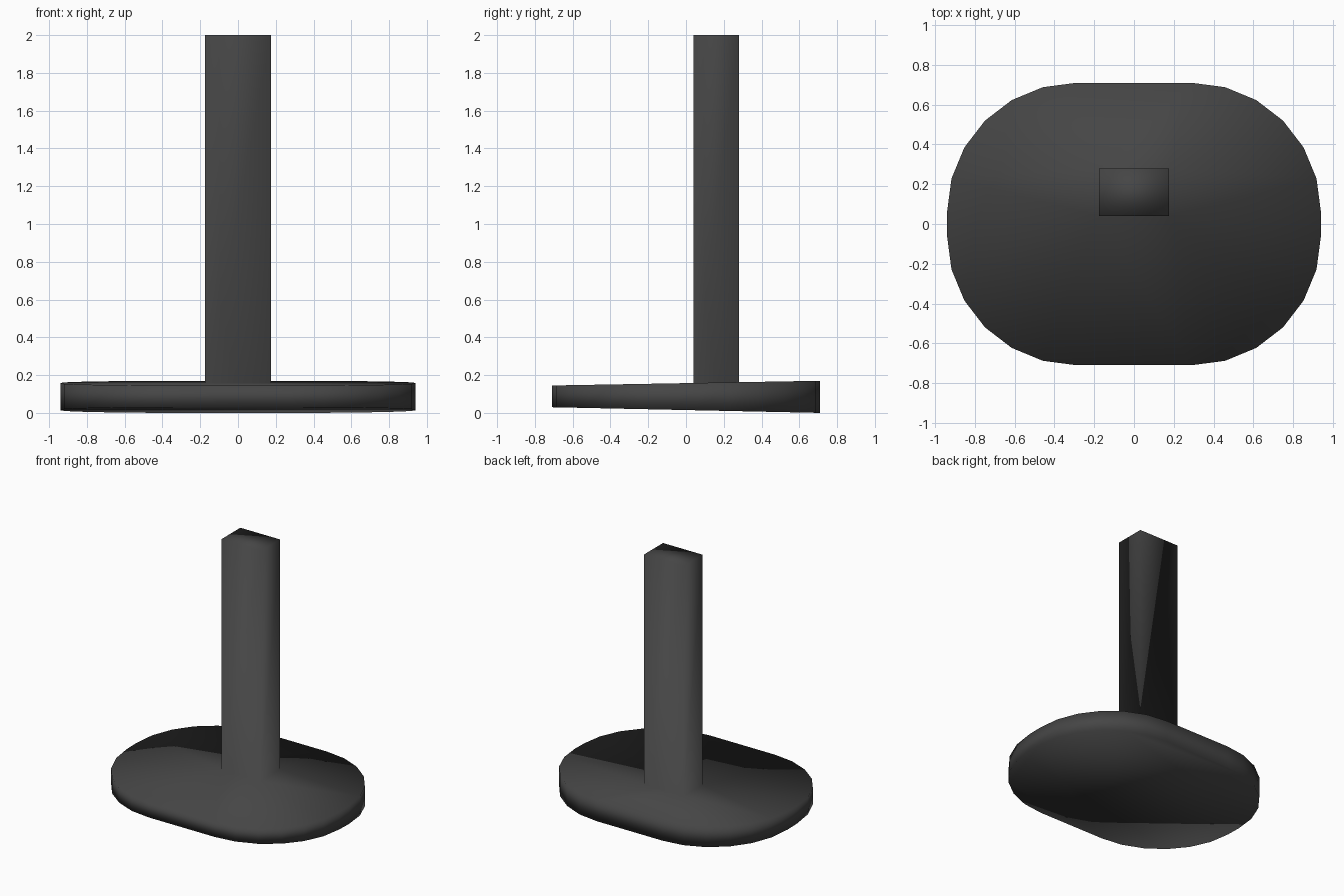
import bpy, bmesh
from math import cos, sin, pi

if "Cube" in bpy.data.objects:
    bpy.data.objects.remove(bpy.data.objects["Cube"])

HX, HY, R, SEG = 0.94, 0.71, 0.65, 6   # base half sizes, corner radius, corner segments


def lerp_y(front, back, y):
    """Height on a plane sloping from the front edge to the back edge."""
    return front + (back - front) * (y + HY) / (2 * HY)


def base_top(y):
    return lerp_y(0.145, 0.17, y)


def base_bottom(y):
    return lerp_y(0.03, 0.0, y)


def rounded_outline():
    pts = []
    for i, (sx, sy) in enumerate([(1, 1), (-1, 1), (-1, -1), (1, -1)]):
        for k in range(SEG + 1):
            a = (i + k / SEG) * pi / 2
            pts.append((sx * (HX - R) + R * cos(a), sy * (HY - R) + R * sin(a)))
    return pts


bm = bmesh.new()


def ring(pts, height):
    return [bm.verts.new((x, y, height(y))) for x, y in pts]


def walls(low, high):
    n = len(low)
    for i in range(n):
        j = (i + 1) % n
        bm.faces.new((low[i], low[j], high[j], high[i]))


def ring_edges(vs):
    return [bm.edges.get((vs[i], vs[i - 1])) for i in range(len(vs))]


# Wedge-shaped base plate
outline = rounded_outline()
bottom = ring(outline, base_bottom)
top = ring(outline, base_top)
walls(bottom, top)
bm.faces.new(bottom[::-1])

# Square-edged post growing out of the base
post = [(-0.175, 0.04), (0.175, 0.04), (0.175, 0.28), (-0.175, 0.28)]
foot = ring(post, base_top)
head = ring(post, lambda y: 2.0)
walls(foot, head)
bm.faces.new(head)

# Upper surface of the base around the post
bmesh.ops.triangle_fill(bm, edges=ring_edges(top) + ring_edges(foot), use_beauty=True)
bmesh.ops.recalc_face_normals(bm, faces=bm.faces[:])
for f in bm.faces:
    f.smooth = True

mesh = bpy.data.meshes.new("stand_base_and_post")
bm.to_mesh(mesh)
bm.free()
stand = bpy.data.objects.new("stand_base_and_post", mesh)
bpy.context.collection.objects.link(stand)

# Dark finish
dark = bpy.data.materials.new("dark_grey")
dark.diffuse_color = (0.06, 0.06, 0.06, 1)
dark.use_nodes = True
dark.node_tree.nodes["Principled BSDF"].inputs["Base Color"].default_value = dark.diffuse_color
mesh.materials.append(dark)
